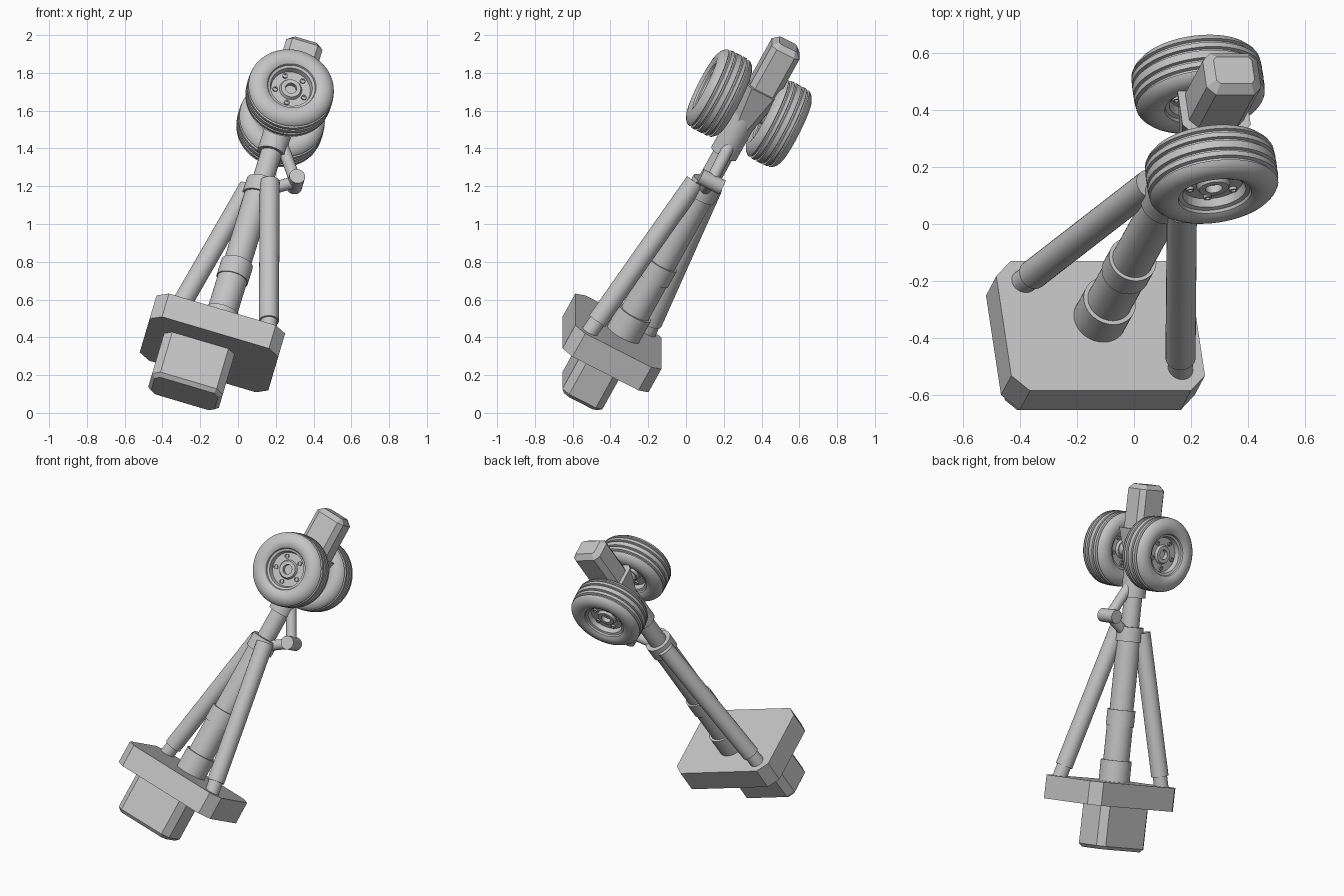
import bpy, bmesh, math
from mathutils import Matrix, Vector

if "Cube" in bpy.data.objects:
    bpy.data.objects.remove(bpy.data.objects["Cube"], do_unlink=True)

# One grey for everything
grey = bpy.data.materials.new("light grey")
grey.use_nodes = True
grey.diffuse_color = (0.55, 0.55, 0.55, 1)
grey.node_tree.nodes["Principled BSDF"].inputs["Base Color"].default_value = (0.55, 0.55, 0.55, 1)

# The whole gear leans sideways and backwards
LEAN = Matrix.Rotation(math.radians(16.5), 4, 'Y') @ Matrix.Rotation(math.radians(-28), 4, 'X')
CX, CY = -0.235, -0.465          # main leg axis in the leaning frame


def add(name, bm, local=Matrix(), smooth=True):
    bmesh.ops.recalc_face_normals(bm, faces=bm.faces)
    mesh = bpy.data.meshes.new(name)
    bm.to_mesh(mesh)
    bm.free()
    mesh.materials.append(grey)
    ob = bpy.data.objects.new(name, mesh)
    bpy.context.scene.collection.objects.link(ob)
    ob.matrix_world = LEAN @ local
    if smooth:
        bpy.ops.object.select_all(action='DESELECT')
        ob.select_set(True)
        bpy.context.view_layer.objects.active = ob
        bpy.ops.object.shade_smooth_by_angle(angle=math.radians(32))
    return ob


def lathe(name, profile, local=Matrix(), steps=40):
    """Spin (radius, height) points around the local z axis."""
    bm = bmesh.new()
    verts = [bm.verts.new((r, 0, h)) for r, h in profile]
    edges = [bm.edges.new(pair) for pair in zip(verts, verts[1:])]
    bmesh.ops.spin(bm, geom=verts + edges, axis=(0, 0, 1), cent=(0, 0, 0),
                   angle=math.tau, steps=steps, use_duplicate=False)
    bmesh.ops.remove_doubles(bm, verts=bm.verts, dist=0.0002)
    return add(name, bm, local)


def rod(name, start, end, radius, steps=28):
    start, end = Vector(start), Vector(end)
    d = end - start
    local = Matrix.Translation(start) @ d.to_track_quat('Z', 'Y').to_matrix().to_4x4()
    return lathe(name, [(0, 0), (radius, 0), (radius, d.length), (0, d.length)], local, steps)


def block(name, x, y, bottom, top, size, chamfer, end=0, end_chamfer=0.0, foot=None):
    """Box with chamfered uprights; end = 1 / -1 chamfers the top / bottom rim."""
    bm = bmesh.new()
    bmesh.ops.create_cube(bm, size=1)
    bmesh.ops.scale(bm, vec=(*size, top - bottom), verts=bm.verts)
    if foot:
        for v in bm.verts:
            if v.co.z < 0:
                v.co.x *= foot / size[0]
                v.co.y *= foot / size[1]
    upright = [e for e in bm.edges if e.verts[0].co.z * e.verts[1].co.z < 0]
    bmesh.ops.bevel(bm, geom=upright, offset=chamfer, segments=1, affect='EDGES')
    if end:
        rim = [e for e in bm.edges if all(v.co.z * end > 0 for v in e.verts)]
        bmesh.ops.bevel(bm, geom=rim, offset=end_chamfer, segments=1, affect='EDGES')
    return add(name, bm, Matrix.Translation((x, y, (top + bottom) / 2)), smooth=False)


# Mounting plate, lower box, tip box and the wedge that carries it
block("mounting_plate", CX, -0.495, 0.023, 0.168, (0.71, 0.516), 0.06)
block("lower_box", -0.30, -0.50, -0.247, 0.03, (0.39, 0.24), 0.04, -1, 0.02)
block("tip_box", -0.217, -0.448, 1.70, 1.995, (0.20, 0.165), 0.03, 1, 0.03)
block("tip_wedge", -0.219, -0.455, 1.48, 1.72, (0.25, 0.19), 0.03, 0, 0, 0.12)

# Main leg: stepped tube, collars, piston and fork housing in one turned shape
leg_steps = [(0.15, 0.30, 0.095), (0.30, 0.51, 0.08), (0.51, 0.61, 0.086),
             (0.61, 1.03, 0.073), (1.03, 1.12, 0.084), (1.12, 1.30, 0.056),
             (1.30, 1.60, 0.075)]
leg_profile = [(0, leg_steps[0][0])]
for low, high, radius in leg_steps:
    leg_profile += [(radius, low), (radius, high)]
leg_profile.append((0, leg_steps[-1][1]))
leg_tilt = Matrix.Rotation(0.01, 4, 'Y')
lathe("main_leg", leg_profile, Matrix.Translation((CX, CY, 0)) @ leg_tilt)

# Two side braces: thin rod leaving the plate, thicker sleeve above
braces = {"right_brace": ((-0.495, -0.316, 0.15), (-0.285, -0.42, 1.09)),
          "left_brace": ((0.038, -0.667, 0.15), (-0.186, -0.53, 1.10))}
for name, (foot, head) in braces.items():
    split = Vector(foot).lerp(Vector(head), 0.085)
    rod(name + "_rod", foot, head, 0.044)
    rod(name + "_sleeve", split, head, 0.053)

# Scissor link beside the piston
knee = (-0.055, CY - 0.01, 1.175)
rod("lower_link", (-0.22, CY, 1.06), knee, 0.032)
rod("upper_link", knee, (-0.18, CY, 1.37), 0.032)
rod("link_pin", (knee[0], knee[1] - 0.065, knee[2]), (knee[0], knee[1] + 0.065, knee[2]), 0.042)

# Axle and wheels
HUB = Vector((-0.219, CY, 1.584))
OFFSET = Vector((0, 0.179, 0))
rod("axle", HUB - OFFSET, HUB + OFFSET, 0.045)

half = [(0, 0.03), (0.03, 0.03), (0.03, 0.058), (0.052, 0.058), (0.06, 0.042),
        (0.105, 0.042), (0.112, 0.072), (0.126, 0.077), (0.13, 0.087), (0.145, 0.096),
        (0.165, 0.1), (0.188, 0.097), (0.208, 0.087), (0.222, 0.073), (0.228, 0.062),
        (0.217, 0.058), (0.217, 0.05), (0.23, 0.046), (0.231, 0.028),
        (0.219, 0.025), (0.219, 0.017), (0.231, 0.014)]
wheel_profile = half + [(r, -h) for r, h in reversed(half)]

for name, side in (("front", -1), ("rear", 1)):
    centre = HUB + OFFSET * side
    place = Matrix.Translation(centre) @ Matrix.Rotation(math.radians(90), 4, 'X')
    lathe(name + "_wheel", wheel_profile, place, 56)
    # Five ring-shaped nuts on each face of the wheel
    for face in (-1, 1):
        for i in range(5):
            a = math.tau * i / 5 - math.pi / 2
            spot = Matrix.Translation((0.083 * math.cos(a), 0.083 * math.sin(a), 0.042 * face))
            nut = [(0.014, -0.005 * face), (0.014, 0.01 * face), (0.008, 0.01 * face),
                   (0.008, 0.003 * face), (0, 0.003 * face)]
            lathe(name + "_wheel_nut", nut, place @ spot, 12)
